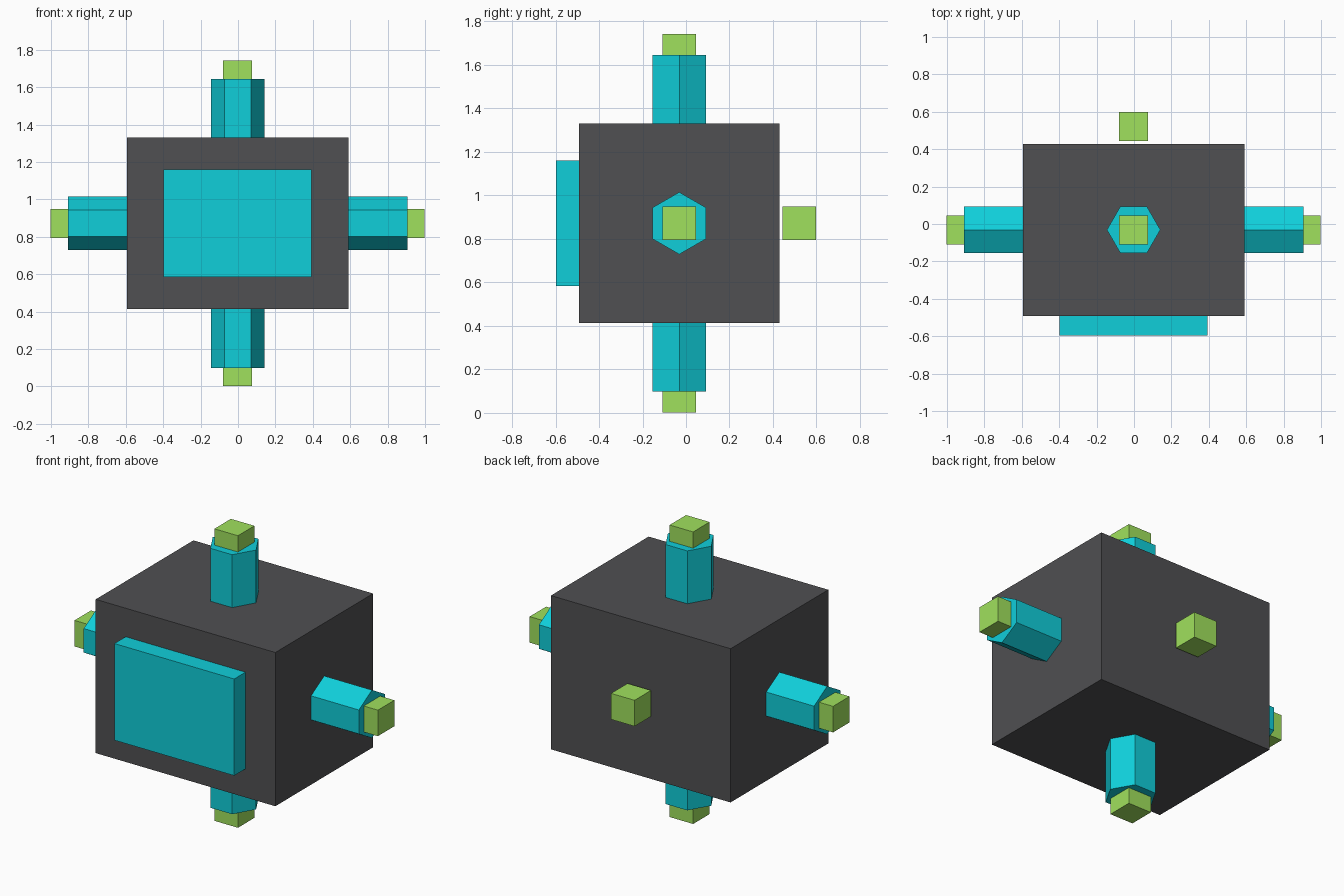
import bpy, bmesh
from math import cos, sin, pi
from mathutils import Vector

if "Cube" in bpy.data.objects:
    bpy.data.objects.remove(bpy.data.objects["Cube"])

CENTRE = Vector((-0.002, -0.031, 0.872))


def material(name, rgb):
    mat = bpy.data.materials.new(name)
    mat.diffuse_color = (*rgb, 1)
    mat.use_nodes = True
    mat.node_tree.nodes["Principled BSDF"].inputs["Base Color"].default_value = mat.diffuse_color
    return mat


CHARCOAL = material("charcoal", (0.08, 0.08, 0.085))
CYAN = material("cyan", (0.005, 0.62, 0.7))
LIME = material("lime", (0.35, 0.75, 0.11))


def finish(name, bm, mat):
    bmesh.ops.recalc_face_normals(bm, faces=bm.faces)
    mesh = bpy.data.meshes.new(name)
    bm.to_mesh(mesh)
    bm.free()
    mesh.materials.append(mat)
    obj = bpy.data.objects.new(name, mesh)
    bpy.context.collection.objects.link(obj)
    return obj


def box(name, size, centre, mat):
    bm = bmesh.new()
    bmesh.ops.create_cube(bm, size=1)
    bmesh.ops.scale(bm, vec=size, verts=bm.verts)
    finish(name, bm, mat).location = centre


def hex_arm(name, axis, point_axis, start, end, radius=0.143):
    """Hexagonal bar along axis, with corners pointing along point_axis."""
    side = axis.cross(point_axis)
    bm = bmesh.new()
    ring = [bm.verts.new(axis * start + radius * (point_axis * cos(a) + side * sin(a)))
            for a in (i * pi / 3 for i in range(6))]
    base = bm.faces.new(ring)
    out = bmesh.ops.extrude_face_region(bm, geom=[base], use_keep_orig=True)
    top = [g for g in out["geom"] if isinstance(g, bmesh.types.BMVert)]
    bmesh.ops.translate(bm, vec=axis * (end - start), verts=top)
    finish(name, bm, CYAN).location = CENTRE


X, Z = Vector((1, 0, 0)), Vector((0, 0, 1))
CUBE = 0.155

# Main body and front panel
box("body", (1.184, 0.92, 0.916), CENTRE, CHARCOAL)
box("front_panel", (0.79, 0.11, 0.576), (CENTRE.x, -0.542, CENTRE.z), CYAN)

# Four arms with a small cube set into each end
for name, axis, point, start, end, tip in (
        ("right", X, Z, 0.56, 0.907, 1.0), ("left", -X, Z, 0.56, 0.907, 1.0),
        ("top", Z, X, 0.43, 0.773, 0.87), ("bottom", -Z, X, 0.43, 0.773, 0.87)):
    hex_arm(name + "_arm", axis, point, start, end)
    box(name + "_tip", (CUBE,) * 3, CENTRE + axis * (tip - CUBE / 2), LIME)

# Cube floating just behind the body
box("back_cube", (CUBE,) * 3, (CENTRE.x, 0.5205, CENTRE.z), LIME)
